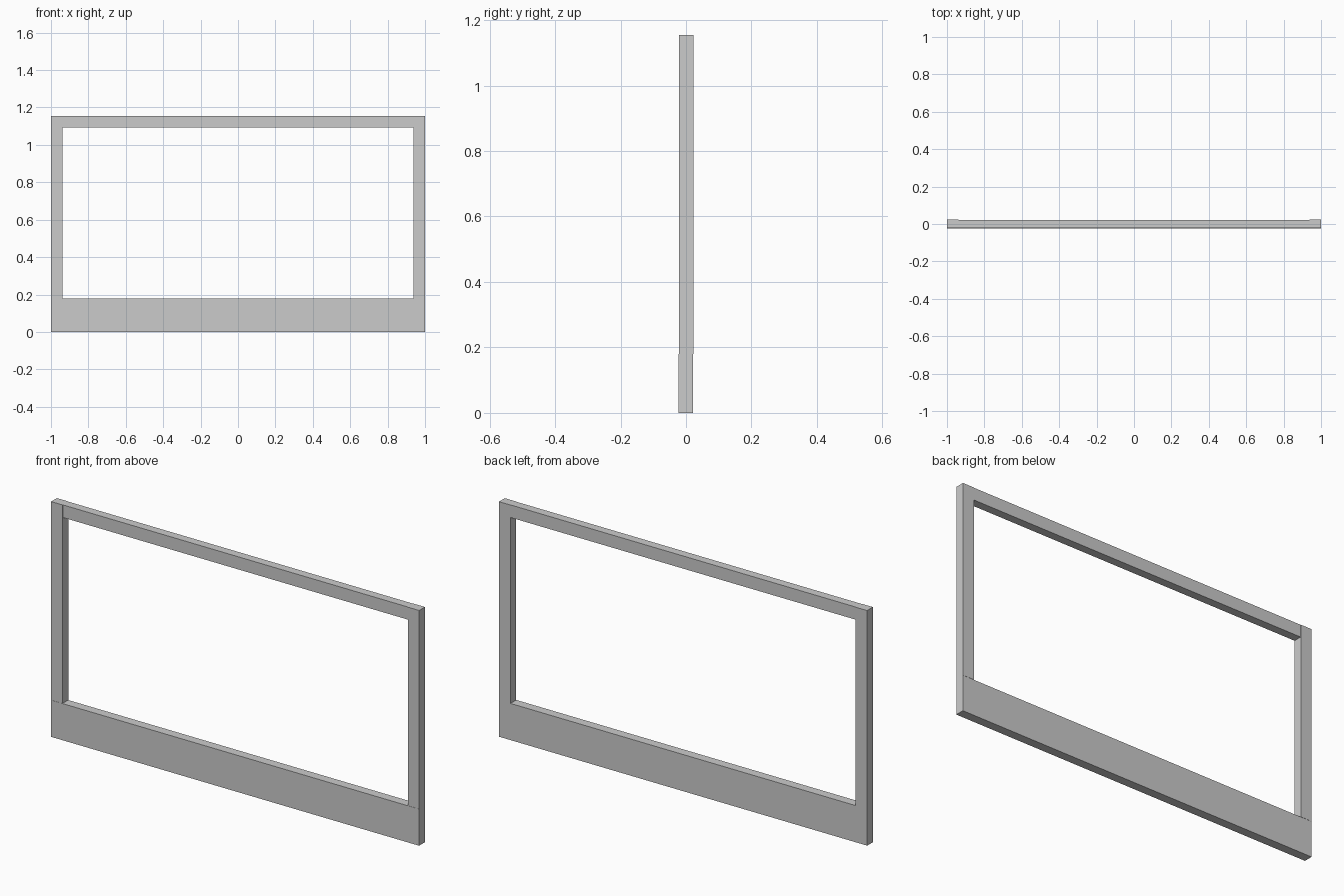
import bpy

if "Cube" in bpy.data.objects:
    bpy.data.objects.remove(bpy.data.objects["Cube"])

W = 1.0        # half width
H = 1.155      # overall height
BAR = 0.062    # width of the stiles and top rail
BASE = 0.18    # height of the bottom panel


def box(name, x, y, z):
    """Box from (min, max) ranges on each axis."""
    bpy.ops.mesh.primitive_cube_add(size=1, location=[sum(r) / 2 for r in (x, y, z)])
    ob = bpy.context.object
    ob.name = name
    ob.scale = [r[1] - r[0] for r in (x, y, z)]
    bpy.ops.object.transform_apply(location=False, rotation=False, scale=True)
    return ob


# Deep bottom panel, full width
box("bottom_panel", (-W, W), (-0.023, 0.022), (0, BASE))

# Upright stiles standing on the panel
for side, x in (("left", (-W, -W + BAR)), ("right", (W - BAR, W))):
    box(side + "_stile", x, (-0.022, 0.023), (BASE, H))

# Top rail, slightly recessed between the stiles
box("top_rail", (-W + BAR, W - BAR), (-0.0205, 0.0215), (H - BAR, H))
